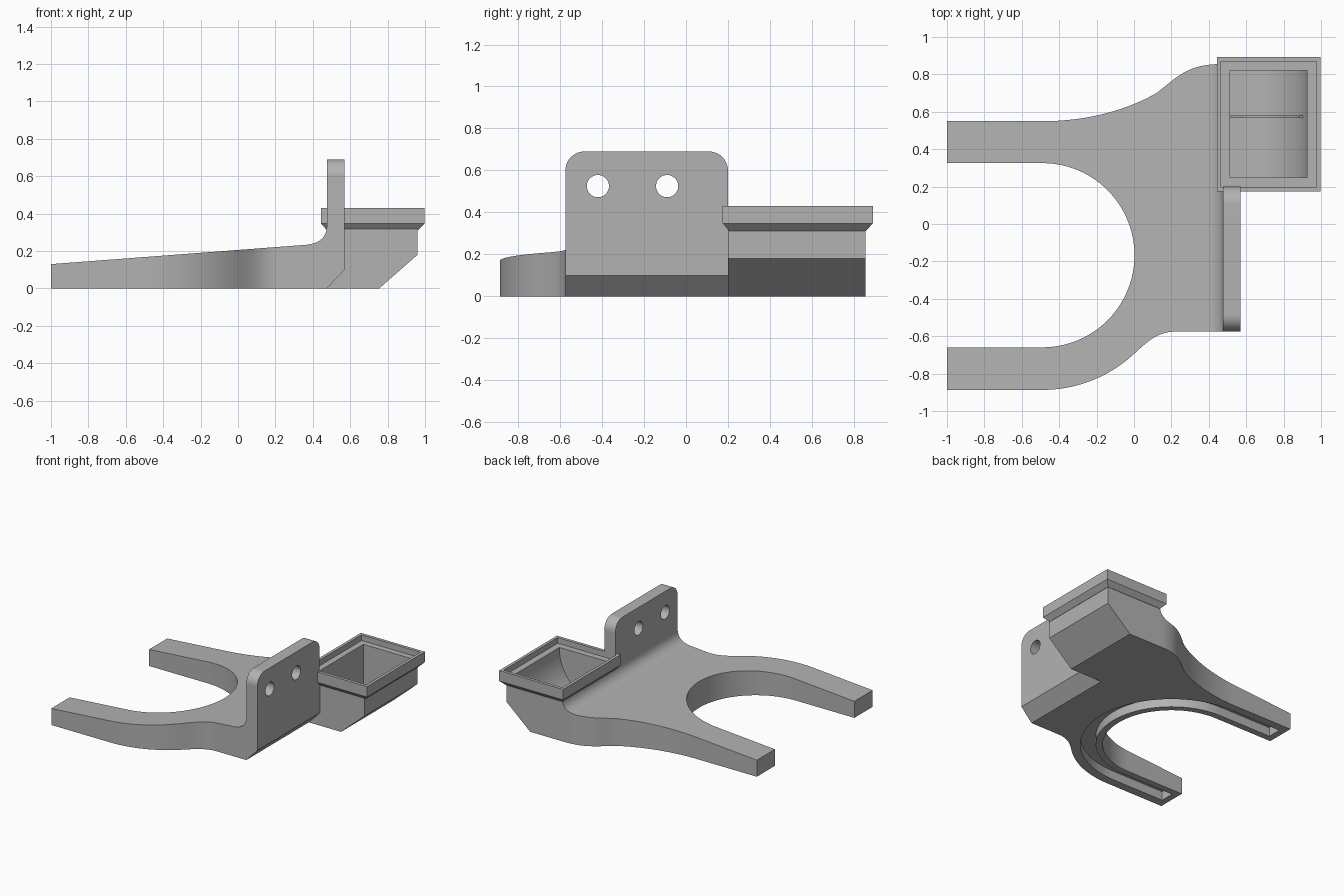
import bpy, bmesh
from math import radians, cos, sin
from mathutils import Vector

cube = bpy.data.objects.get("Cube")
if cube:
    bpy.data.objects.remove(cube, do_unlink=True)

grey = bpy.data.materials.new("matte grey")
grey.use_nodes = True
colour = (0.45, 0.45, 0.45, 1)
grey.diffuse_color = colour
grey.node_tree.nodes["Principled BSDF"].inputs["Base Color"].default_value = colour


def arc(cx, cy, r, a0, a1, n=24):
    angles = [radians(a0 + (a1 - a0) * i / n) for i in range(n + 1)]
    return [(cx + r * cos(a), cy + r * sin(a)) for a in angles]


def bezier(*ctrl, n=14):
    a, b, c, d = map(Vector, ctrl)
    out = []
    for i in range(n + 1):
        t = i / n
        u = 1 - t
        out.append(tuple(a * u**3 + b * 3 * u * u * t + c * 3 * u * t * t + d * t**3))
    return out


def rect(x0, x1, y0, y1):
    return [(x0, y0), (x1, y0), (x1, y1), (x0, y1)]


PLACE = {"x": lambda p, t: (t, p[0], p[1]),
         "y": lambda p, t: (p[0], t, p[1]),
         "z": lambda p, t: (p[0], p[1], t)}


def loft(name, sections, axis):
    """Solid through matching outlines, each given as (points, position along axis)."""
    bm = bmesh.new()
    rings = [[bm.verts.new(PLACE[axis](p, t)) for p in pts] for pts, t in sections]
    bm.faces.new(rings[0])
    bm.faces.new(rings[-1])
    for lo, hi in zip(rings, rings[1:]):
        for i in range(len(lo)):
            j = (i + 1) % len(lo)
            bm.faces.new((lo[i], lo[j], hi[j], hi[i]))
    bmesh.ops.recalc_face_normals(bm, faces=bm.faces)
    mesh = bpy.data.meshes.new(name)
    bm.to_mesh(mesh)
    bm.free()
    mesh.materials.append(grey)
    ob = bpy.data.objects.new(name, mesh)
    bpy.context.collection.objects.link(ob)
    return ob


def prism(name, pts, axis, lo, hi):
    return loft(name, [(pts, lo), (pts, hi)], axis)


def combine(ob, other, operation, keep=False):
    mod = ob.modifiers.new("combine", "BOOLEAN")
    mod.operation = operation
    mod.solver = "EXACT"
    mod.object = other
    bpy.context.view_layer.update()
    mesh = bpy.data.meshes.new_from_object(
        ob.evaluated_get(bpy.context.evaluated_depsgraph_get()))
    ob.modifiers.clear()
    ob.data = mesh
    if not keep:
        bpy.data.objects.remove(other, do_unlink=True)


# Fork: plan outline crossed with the side profile
CX, CY, R = -0.49, -0.167, 0.4925
outline = ([(-1.1, 0.55)]
           + bezier((-0.46, 0.55), (-0.2, 0.555), (0, 0.63), (0.12, 0.70))
           + bezier((0.12, 0.70), (0.22, 0.775), (0.28, 0.855), (0.46, 0.855))[1:]
           + [(0.7, 0.855), (0.7, -0.575)]
           + bezier((0.22, -0.575), (0.13, -0.577), (0.08, -0.62), (-0.008, -0.702))
           + arc(CX, CY, 0.72, -48, -90)[1:]
           + [(-1.1, CY - 0.72), (-1.1, CY - R)]
           + arc(CX, CY, R, -90, 90, 48)
           + [(-1.1, CY + R)])
side = ([(-1, 0), (-1, 0.13)]
        + bezier((0.36, 0.233), (0.43, 0.238), (0.475, 0.27), (0.475, 0.335))
        + [(0.57, 0.335), (0.57, 0.10), (0.475, 0)])
bracket = prism("fork_bracket", outline, "z", -0.1, 1)
combine(bracket, prism("side_profile", side, "y", -1.2, 1.2), "INTERSECT")

# Upright plate with rounded top corners and two bolt holes
plate_outline = ([(-0.575, 0.2)] + [(0.2, 0.2)]
                 + arc(0.11, 0.6, 0.09, 0, 90, 10)
                 + arc(-0.485, 0.6, 0.09, 90, 180, 10))
plate = prism("upright_plate", plate_outline, "x", 0.475, 0.57)
for y in (-0.42, -0.09):
    combine(plate, prism("bolt_hole", arc(y, 0.525, 0.053, 0, 350, 35), "x", 0.3, 0.8),
            "DIFFERENCE")
combine(bracket, plate, "UNION")

# Bin body with sloping underside
bin_side = [(0.475, 0), (0.755, 0), (0.96, 0.18), (0.96, 0.33), (0.475, 0.33)]
combine(bracket, prism("bin_body", bin_side, "y", 0.2, 0.855), "UNION")

# Flared bin rim
outer = rect(0.443, 0.998, 0.175, 0.892)
rim = loft("bin_rim", [(rect(0.475, 0.962, 0.205, 0.857), 0.312),
                       (outer, 0.348), (outer, 0.43)], "z")
combine(bracket, rim, "UNION")

# Lid recess and scooped cavity
recess = prism("lid_recess", rect(0.466, 0.975, 0.199, 0.868), "z", 0.385, 0.6)
combine(bracket, recess, "DIFFERENCE")
SX, SZ, SR = 0.585, 0.37, 0.34
scoop = [(0.513, 0.5), (0.513, SZ - SR)] + arc(SX, SZ, SR, -90, 0) + [(SX + SR, 0.5)]
combine(bracket, prism("scoop", scoop, "y", 0.248, 0.822), "DIFFERENCE")

# Channel under the fork arms
OUT, IN = R + 0.16, R + 0.05
channel = ([(-0.95, CY - OUT)] + arc(CX, CY, OUT, -90, 90, 40)
           + [(-0.95, CY + OUT), (-0.95, CY + IN)]
           + arc(CX, CY, IN, 90, -90, 40) + [(-0.95, CY - IN)])
combine(bracket, prism("channel", channel, "z", -0.1, 0.07), "DIFFERENCE")

# Low fin along the scoop floor
fin_side = ([(0.505, SZ - SR - 0.01)] + arc(SX, SZ, SR + 0.01, -90, -20)
            + arc(SX, SZ, SR - 0.02, -20, -90) + [(0.505, SZ - SR + 0.05)])
fin = prism("bin_fin", fin_side, "y", 0.566, 0.58)

# Smooth curved walls, crisp edges
for ob in (bracket, fin):
    bpy.ops.object.select_all(action="DESELECT")
    ob.select_set(True)
    bpy.context.view_layer.objects.active = ob
    bpy.ops.object.shade_smooth_by_angle(angle=radians(25))
    weighted = ob.modifiers.new("even normals", "WEIGHTED_NORMAL")
    weighted.keep_sharp = True
